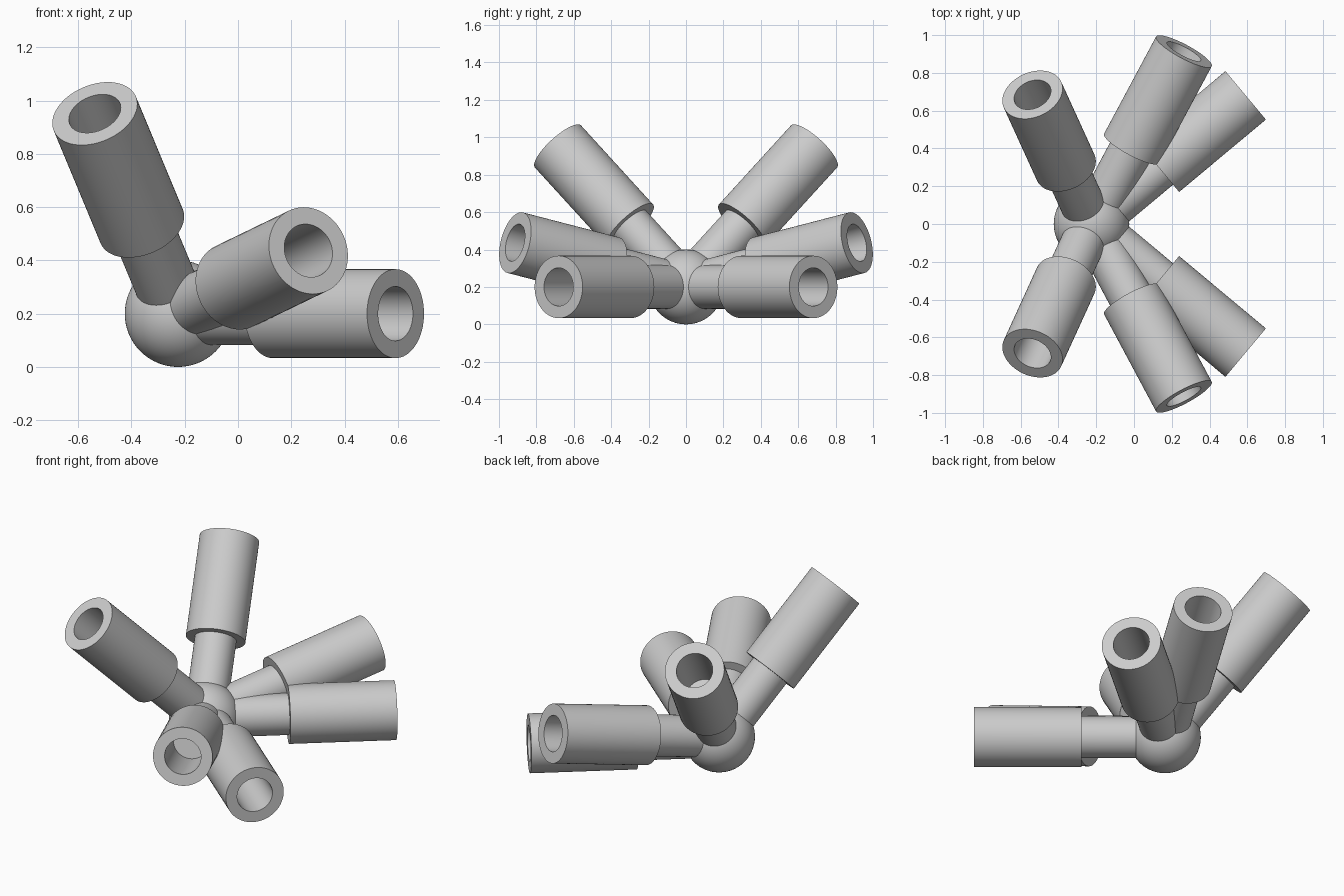
import bpy
import bmesh
import math
from mathutils import Vector

cube = bpy.data.objects.get("Cube")
if cube:
    bpy.data.objects.remove(cube, do_unlink=True)

grey = bpy.data.materials.new("plain_grey")
grey.use_nodes = True
COLOUR = (0.6, 0.6, 0.6, 1.0)
grey.diffuse_color = COLOUR
grey.node_tree.nodes["Principled BSDF"].inputs["Base Color"].default_value = COLOUR

HUB = Vector((-0.225, 0, 0.2))
HUB_RADIUS = 0.2
STEM_RADIUS, SLEEVE_RADIUS, BORE_RADIUS = 0.117, 0.167, 0.102
SLEEVE_START, ARM_LENGTH, BORE_DEPTH = 0.465, 1.063, 0.42


def finish(obj):
    obj.data.materials.append(grey)
    bpy.ops.object.select_all(action='DESELECT')
    obj.select_set(True)
    bpy.context.view_layer.objects.active = obj
    bpy.ops.object.shade_smooth_by_angle(angle=math.radians(35))


def lathe(name, profile, direction):
    """Spin a (radius, height) profile and aim its axis from the hub."""
    bm = bmesh.new()
    verts = [bm.verts.new((r, 0, h)) for r, h in profile]
    edges = [bm.edges.new(pair) for pair in zip(verts, verts[1:])]
    bmesh.ops.spin(bm, geom=verts + edges, axis=(0, 0, 1), cent=(0, 0, 0),
                   angle=math.tau, steps=64, use_duplicate=False)
    bmesh.ops.remove_doubles(bm, verts=bm.verts, dist=0.0001)
    bmesh.ops.recalc_face_normals(bm, faces=bm.faces)
    mesh = bpy.data.meshes.new(name)
    bm.to_mesh(mesh)
    bm.free()
    obj = bpy.data.objects.new(name, mesh)
    bpy.context.collection.objects.link(obj)
    obj.rotation_euler = Vector(direction).to_track_quat('Z', 'Y').to_euler()
    obj.location = HUB
    finish(obj)


# Central ball
bpy.ops.mesh.primitive_uv_sphere_add(segments=64, ring_count=32,
                                     radius=HUB_RADIUS, location=HUB)
hub = bpy.context.object
hub.name = "hub_ball"
finish(hub)

# Stem and blind-bored sleeve profiles
stem = [(0, 0), (STEM_RADIUS, 0), (STEM_RADIUS, SLEEVE_START + 0.05),
        (0, SLEEVE_START + 0.05)]
bore_floor = ARM_LENGTH - BORE_DEPTH
sleeve = [(0, SLEEVE_START), (SLEEVE_RADIUS, SLEEVE_START),
          (SLEEVE_RADIUS, ARM_LENGTH), (BORE_RADIUS, ARM_LENGTH),
          (BORE_RADIUS, bore_floor), (0, bore_floor)]

# Three arms, each mirrored front to back
arms = {"level": (0.815, 0.68, 0),
        "raised": (0.49, 0.915, 0.237),
        "steep": (-0.315, 0.69, 0.757)}
for label, (x, y, z) in arms.items():
    for side, sign in (("front", -1), ("back", 1)):
        lathe(f"{label}_{side}_stem", stem, (x, sign * y, z))
        lathe(f"{label}_{side}_sleeve", sleeve, (x, sign * y, z))
